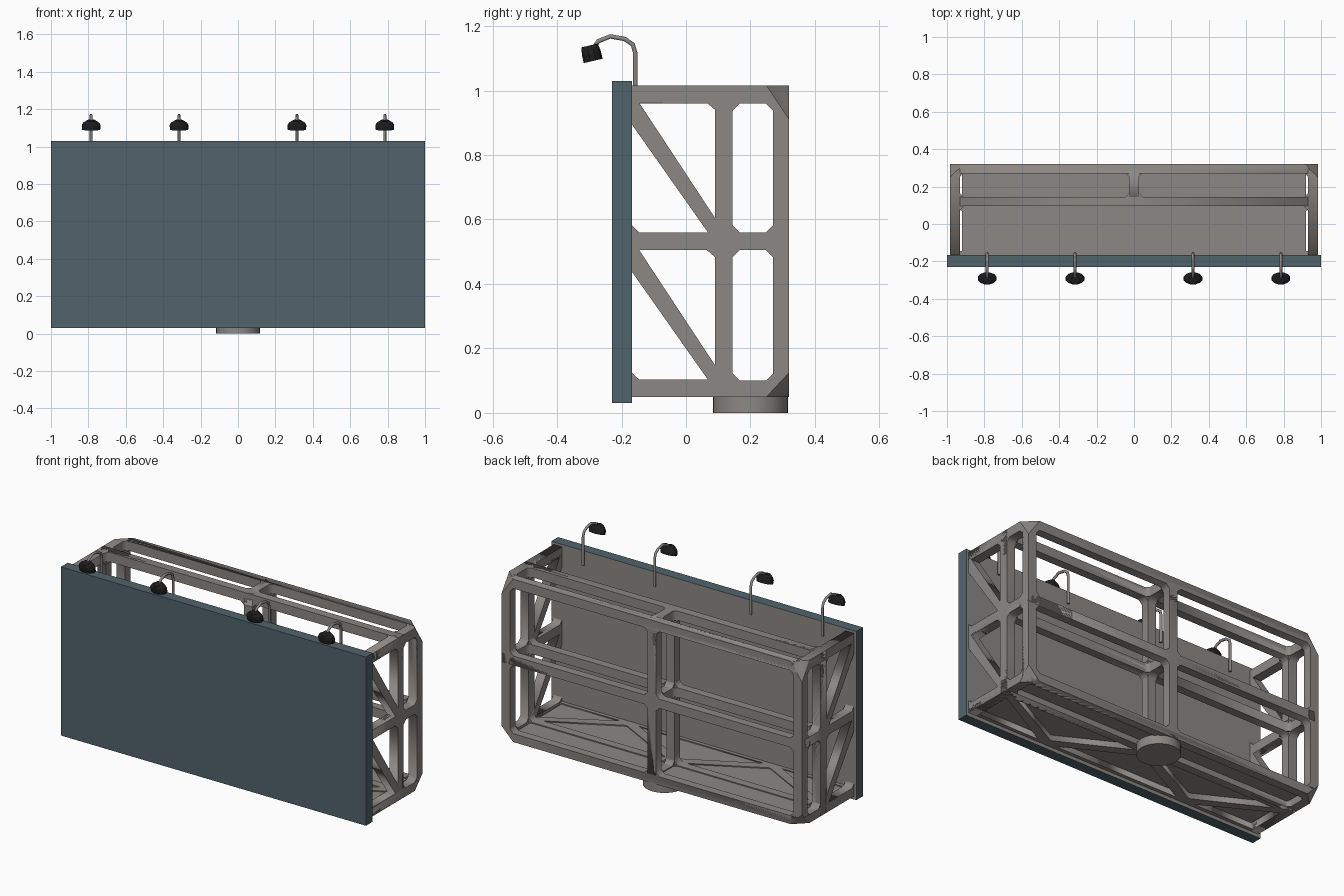
import bpy, bmesh, math
from mathutils import Vector, Matrix

if "Cube" in bpy.data.objects:
    bpy.data.objects.remove(bpy.data.objects["Cube"])


def mat(name, c):
    m = bpy.data.materials.new(name)
    m.diffuse_color = (*c, 1)
    m.use_nodes = True
    m.node_tree.nodes["Principled BSDF"].inputs["Base Color"].default_value = m.diffuse_color
    return m


GREY = mat("warm_grey_steel", (0.265, 0.245, 0.23))
BLUE = mat("slate_blue", (0.083, 0.127, 0.15))
BLACK = mat("lamp_black", (0.013, 0.013, 0.014))

# Frame limits: sides, back, bottom, top; beam inner edges
X, XI, YB, Z0, Z1 = 0.985, 0.93, 0.32, 0.05, 1.015
LEVELS = [(0.10, 0.505), (0.56, 0.96)]


def finish(name, bm, m):
    bmesh.ops.recalc_face_normals(bm, faces=bm.faces)
    me = bpy.data.meshes.new(name)
    bm.to_mesh(me)
    bm.free()
    me.materials.append(m)
    ob = bpy.data.objects.new(name, me)
    bpy.context.collection.objects.link(ob)
    return ob


def box(name, lo, hi, m):
    bm = bmesh.new()
    bmesh.ops.create_cube(bm, size=1)
    for v in bm.verts:
        v.co = Vector([lo[i] + (hi[i] - lo[i]) * (v.co[i] + 0.5) for i in range(3)])
    return finish(name, bm, m)


def rect(a, b, c, d):
    return [(a, c), (b, c), (b, d), (a, d)]


def hole(a, b, c, d, r=0.022):
    """Opening with chamfered corners."""
    return [(a + r, c), (b - r, c), (b, c + r), (b, d - r),
            (b - r, d), (a + r, d), (a, d - r), (a, c + r)]


def mirrored(polys):
    return polys + [[(-u, v) for u, v in p] for p in polys]


def cut_corners(bm):
    """Slice off the four rear corners of the frame."""
    for sx in (-1, 1):
        for z, dz in ((Z1, -0.105), (Z0, 0.075)):
            p = Vector((sx * (X - 0.075), YB, z))
            q = Vector((sx * X, YB - 0.07, z))
            r = Vector((sx * X, YB, z + dz))
            n = (q - p).cross(r - p)
            if n.dot(Vector((sx * X, YB, z)) - p) < 0:
                n = -n
            res = bmesh.ops.bisect_plane(bm, geom=bm.verts[:] + bm.edges[:] + bm.faces[:],
                                         dist=1e-5, plane_co=p, plane_no=n, clear_outer=True)
            edges = [e for e in res["geom_cut"] if isinstance(e, bmesh.types.BMEdge)]
            if edges:
                bmesh.ops.holes_fill(bm, edges=edges, sides=0)


def plate(name, outline, holes, axis, lo, hi):
    """Outline with openings, extruded from lo to hi along an axis."""
    cu = bpy.data.curves.new(name, "CURVE")
    cu.dimensions, cu.fill_mode, cu.extrude = "2D", "BOTH", 0.5
    for poly in [outline] + holes:
        sp = cu.splines.new("POLY")
        sp.points.add(len(poly) - 1)
        for pt, (u, v) in zip(sp.points, poly):
            pt.co = (u, v, 0, 1)
        sp.use_cyclic_u = True
    ob = bpy.data.objects.new(name + "_curve", cu)
    bpy.context.collection.objects.link(ob)
    dg = bpy.context.evaluated_depsgraph_get()
    me = bpy.data.meshes.new_from_object(ob.evaluated_get(dg))
    bm = bmesh.new()
    bm.from_mesh(me)
    bpy.data.objects.remove(ob)
    bpy.data.curves.remove(cu)
    bpy.data.meshes.remove(me)
    bmesh.ops.remove_doubles(bm, verts=bm.verts, dist=1e-5)
    for vert in bm.verts:
        u, v, w = vert.co
        w = lo + (hi - lo) * (w + 0.5)
        vert.co = {"x": (w, u, v), "y": (u, w, v), "z": (u, v, w)}[axis]
    cut_corners(bm)
    return finish(name, bm, GREY)


# Display panel: slate front and edges, grey back
panel = box("display_panel", (-1, -0.23, 0.03), (1, -0.167, 1.03), BLUE)
panel.data.materials.append(GREY)
for f in panel.data.polygons:
    f.material_index = 1 if f.normal.y > 0.5 else 0

# Side trusses with diagonal braces
holes = [hole(0.145, 0.27, a, b) for a, b in LEVELS]
for s in (0, -0.457):
    holes.append([(-0.145, 0.962 + s), (0.065, 0.962 + s), (0.09, 0.94 + s), (0.09, 0.605 + s)])
    holes.append([(-0.168, 0.895 + s), (0.068, 0.56 + s), (-0.145, 0.56 + s), (-0.168, 0.582 + s)])
for side, lo, hi in (("right", XI, X), ("left", -X, -XI)):
    plate(side + "_side_truss", rect(-0.19, YB, Z0, Z1), holes, "x", lo, hi)

# Rear and middle upright grids
grid = mirrored([hole(0.027, XI, a, b) for a, b in LEVELS])
plate("rear_grid", rect(-X, X, Z0, Z1), grid, "y", 0.27, YB)
plate("middle_grid", rect(-X, X, Z0, Z1), grid, "y", 0.095, 0.145)

# Centre upright web
plate("centre_web", rect(0.095, YB, Z0, Z1),
      [hole(0.145, 0.27, a, b) for a, b in LEVELS], "x", -0.027, 0.027)

# Top and mid-height decks with forward arms
deck = [(-X, YB), (-X, -0.18), (-XI, -0.18), (-XI, 0.073), (-0.908, 0.095)]
deck = deck + [(-u, v) for u, v in reversed(deck)]
rear_bays = mirrored([hole(0.027, XI, 0.145, 0.27, 0.018)])
plate("top_deck", deck, rear_bays, "z", 0.96, Z1)
plate("mid_deck", deck, rear_bays, "z", 0.505, 0.56)

# Bottom truss with zigzag braces, and its floor sheet
zigzag = mirrored([[(0.07, 0.095), (0.87, 0.095), (0.47, -0.115)],
                   [(XI, 0.075), (XI, -0.145), (0.53, -0.145)]])
zigzag.append([(-0.41, -0.145), (0.41, -0.145), (0, 0.07)])
plate("bottom_truss", rect(-X, X, -0.18, YB), rear_bays + zigzag, "z", Z0, 0.10)
box("floor_sheet", (-0.92, -0.175, 0.084), (0.92, 0.28, 0.094), GREY)

# Round mount under the frame
bm = bmesh.new()
bmesh.ops.create_cone(bm, cap_ends=True, segments=32, radius1=0.117, radius2=0.117, depth=0.055,
                      matrix=Matrix.Translation((0, 0.2, 0.0275)))
mount = finish("round_mount", bm, GREY)


def lamp(x, i):
    # Bent lamp arm
    cu = bpy.data.curves.new("lamp_arm_%d" % i, "CURVE")
    cu.dimensions, cu.bevel_depth, cu.bevel_resolution, cu.use_fill_caps = "3D", 0.008, 1, True
    path = [(-0.157, 0.95), (-0.157, 1.115), (-0.165, 1.143), (-0.19, 1.16),
            (-0.235, 1.168), (-0.272, 1.153), (-0.292, 1.125)]
    sp = cu.splines.new("POLY")
    sp.points.add(len(path) - 1)
    for pt, (y, z) in zip(sp.points, path):
        pt.co = (x, y, z, 1)
    cu.materials.append(GREY)
    bpy.context.collection.objects.link(bpy.data.objects.new(cu.name, cu))
    # Domed lamp head, tilted toward the panel
    bm = bmesh.new()
    rings = []
    for sx, sy, z in ((0.98, 1, 0), (1, 1, 0.022), (0.84, 0.95, 0.036), (0.42, 0.85, 0.049)):
        rings.append([bm.verts.new((0.052 * sx * math.cos(a), 0.031 * sy * math.sin(a), z))
                      for a in [math.tau * (k + 0.5) / 12 for k in range(12)]])
    for a, b in zip(rings, rings[1:]):
        for k in range(12):
            bm.faces.new((a[k], a[(k + 1) % 12], b[(k + 1) % 12], b[k]))
    bm.faces.new(rings[0])
    bm.faces.new(rings[-1])
    bm.transform(Matrix.Translation((x, -0.288, 1.092)) @ Matrix.Rotation(math.radians(13), 4, "X"))
    finish("lamp_head_%d" % i, bm, BLACK)


for i, x in enumerate((-0.785, -0.315, 0.315, 0.785)):
    lamp(x, i + 1)

# Smooth only the round mount
bpy.context.view_layer.objects.active = mount
mount.select_set(True)
bpy.ops.object.shade_smooth_by_angle(angle=math.radians(30))
